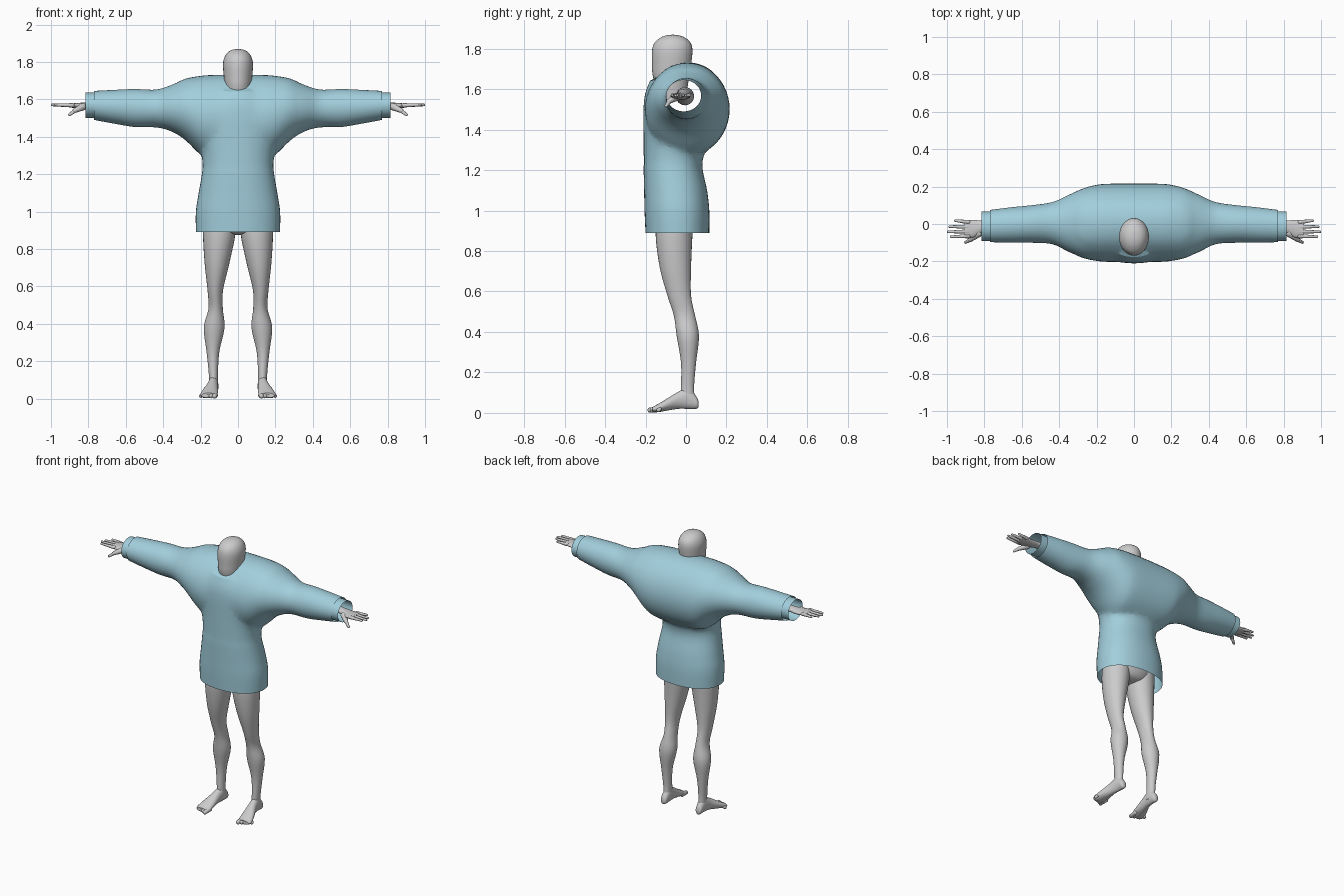
import bpy, bmesh, math
from mathutils import Vector

cube = bpy.data.objects.get("Cube")
if cube:
    bpy.data.objects.remove(cube)


def material(name, rgb):
    m = bpy.data.materials.new(name)
    m.use_nodes = True
    m.diffuse_color = (*rgb, 1)
    m.node_tree.nodes["Principled BSDF"].inputs["Base Color"].default_value = (*rgb, 1)
    return m


BLUE = material("pale blue knit", (0.36, 0.62, 0.72))
GREY = material("light grey body", (0.6, 0.6, 0.61))


def smooth_rows(rows, steps):
    """Catmull-Rom interpolation between section rows."""
    out = []
    for i in range(len(rows) - 1):
        p0, p1 = rows[max(i - 1, 0)], rows[i]
        p2, p3 = rows[i + 1], rows[min(i + 2, len(rows) - 1)]
        for s in range(steps):
            t = s / steps
            out.append([0.5 * (2 * b + (c - a) * t + (2 * a - 5 * b + 4 * c - d) * t * t
                               + (3 * b - a - 3 * c + d) * t ** 3)
                        for a, b, c, d in zip(p0, p1, p2, p3)])
    out.append(list(rows[-1]))
    return out


def finish(name, bm, mat, angle=40):
    bmesh.ops.recalc_face_normals(bm, faces=bm.faces)
    me = bpy.data.meshes.new(name)
    bm.to_mesh(me)
    bm.free()
    ob = bpy.data.objects.new(name, me)
    bpy.context.collection.objects.link(ob)
    me.materials.append(mat)
    shade(ob, angle)
    return ob


def shade(ob, angle=40):
    bpy.ops.object.select_all(action="DESELECT")
    ob.select_set(True)
    bpy.context.view_layer.objects.active = ob
    bpy.ops.object.shade_smooth_by_angle(angle=math.radians(angle))


def loft(name, axis, rows, mat, seg=32, steps=4, power=2.0, caps=True):
    """Rows are (position, low u, high u, low v, high v) across the axis."""
    bm = bmesh.new()
    rings = []
    for pos, u0, u1, v0, v1 in smooth_rows(rows, steps):
        ring = []
        for k in range(seg):
            a = 2 * math.pi * k / seg
            c, s = math.cos(a), math.sin(a)
            u = (u0 + u1) / 2 + (u1 - u0) / 2 * math.copysign(abs(c) ** (2 / power), c)
            v = (v0 + v1) / 2 + (v1 - v0) / 2 * math.copysign(abs(s) ** (2 / power), s)
            co = {"x": (pos, u, v), "y": (u, pos, v), "z": (u, v, pos)}[axis]
            ring.append(bm.verts.new(co))
        rings.append(ring)
    for r, q in zip(rings, rings[1:]):
        for k in range(seg):
            n = (k + 1) % seg
            bm.faces.new((r[k], r[n], q[n], q[k]))
    if caps:
        bm.faces.new(rings[0])
        bm.faces.new(rings[-1])
    return finish(name, bm, mat)


def limb(name, start, end, r0, r1, mat):
    """Tapered rounded rod for fingers and toes."""
    a, b = Vector(start), Vector(end)
    bm = bmesh.new()
    bmesh.ops.create_uvsphere(bm, u_segments=12, v_segments=8, radius=1)
    turn = (b - a).to_track_quat("Z", "Y").to_matrix()
    for v in bm.verts:
        top = v.co.z > 0.01
        v.co = (b if top else a) + turn @ (v.co * (r1 if top else r0))
    return finish(name, bm, mat, 80)


def mirrored(ob):
    """Copy a left part onto the right side."""
    name = ob.name
    ob.name = "left_" + name
    me = ob.data.copy()
    for v in me.vertices:
        v.co.x = -v.co.x
    me.flip_normals()
    twin = bpy.data.objects.new("right_" + name, me)
    bpy.context.collection.objects.link(twin)


# Sweater: sleeves and chest run sideways, the skirt runs upward
half = [(0, -.2, .218, 1.27, 1.732), (.13, -.205, .218, 1.275, 1.73),
        (.2, -.2, .212, 1.3, 1.725), (.28, -.182, .19, 1.38, 1.71),
        (.36, -.143, .15, 1.43, 1.675), (.44, -.107, .116, 1.45, 1.652),
        (.55, -.1, .1, 1.452, 1.655), (.65, -.1, .09, 1.468, 1.651),
        (.77, -.097, .075, 1.49, 1.645)]
sleeves = [(-r[0], *r[1:]) for r in reversed(half[1:])] + half
sweater = loft("sweater", "x", sleeves, BLUE, 48, 5)
body = [(.89, -.225, .225, -.2, .115), (1, -.225, .225, -.205, .115),
        (1.1, -.21, .21, -.207, .104), (1.23, -.19, .19, -.21, .08),
        (1.32, -.2, .2, -.211, .11), (1.42, -.225, .225, -.212, .15),
        (1.5, -.225, .225, -.212, .17), (1.58, -.2, .2, -.204, .15),
        (1.65, -.15, .15, -.175, .1)]
skirt = loft("skirt_helper", "z", body, BLUE, 48, 5, 2.2)
union = sweater.modifiers.new("join", "BOOLEAN")
union.operation, union.object, union.solver = "UNION", skirt, "EXACT"
bpy.context.view_layer.objects.active = sweater
bpy.ops.object.modifier_apply(modifier=union.name)
bpy.data.objects.remove(skirt)

# Open the hem and sleeve ends, then soften the armpit and chest seams
bm = bmesh.new()
bm.from_mesh(sweater.data)
ends = [f for f in bm.faces if all(v.co.z < .891 for v in f.verts)
        or all(abs(v.co.x) > .769 for v in f.verts)]
bmesh.ops.delete(bm, geom=ends, context="FACES")
seam = [v for v in bm.verts if 1.22 < v.co.z < 1.69 and abs(v.co.x) < .34]
for _ in range(6):
    bmesh.ops.smooth_vert(bm, verts=seam, factor=.5, use_axis_x=True,
                          use_axis_y=True, use_axis_z=True)
bm.to_mesh(sweater.data)
bm.free()
shade(sweater, 60)

# Cuffs
mirrored(loft("cuff", "x", [(.72, -.09, .066, 1.5, 1.636),
                            (.815, -.09, .066, 1.5, 1.636)], BLUE, 32, 1, caps=False))

# Head, narrowing into the collar
loft("head", "z", [(1.55, -.06, .06, -.13, .0), (1.66, -.07, .07, -.163, .015),
                   (1.72, -.076, .076, -.168, .025), (1.79, -.08, .08, -.168, .032),
                   (1.83, -.07, .07, -.155, .022), (1.855, -.05, .05, -.125, -.006),
                   (1.866, -.026, .026, -.096, -.036), (1.869, -.004, .004, -.07, -.062)],
     GREY, 32)

# Hips inside the sweater
loft("hips", "z", [(.875, -.03, .03, -.08, -.02), (.9, -.13, .13, -.14, .03),
                   (1, -.175, .175, -.15, .06), (1.2, -.15, .15, -.15, .05)], GREY)

# Legs
mirrored(loft("leg", "z", [
    (.05, .105, .155, -.03, .045), (.13, .107, .156, -.025, .04),
    (.25, .1, .168, -.025, .05), (.38, .072, .183, -.046, .064),
    (.48, .081, .158, -.06, .045), (.58, .08, .163, -.092, .025),
    (.72, .047, .178, -.13, .025), (.88, .014, .187, -.15, .032),
    (1, .01, .18, -.14, .04)], GREY))

# Feet and toes
mirrored(loft("foot", "y", [
    (.062, .12, .142, .03, .055), (.052, .11, .152, .02, .08),
    (.01, .105, .157, .02, .125), (-.04, .107, .166, .02, .103),
    (-.1, .107, .19, .01, .067), (-.145, .11, .203, .003, .04),
    (-.165, .12, .195, .004, .03)], GREY, 24))
for i in range(5):
    x = .121 + i * .0185
    tip = -.19 + i * .011
    size = .014 - i * .001
    mirrored(limb("toe_%d" % (i + 1), (x, -.13, .018), (x + .004, tip + size, .014),
                  size, size, GREY))

# Forearms, hands and fingers
mirrored(loft("forearm_and_hand", "x", [
    (.5, -.05, .04, 1.52, 1.61), (.68, -.045, .025, 1.54, 1.6),
    (.78, -.042, .016, 1.55, 1.588), (.82, -.052, .018, 1.547, 1.584),
    (.86, -.072, .022, 1.55, 1.58), (.9, -.074, .02, 1.558, 1.578),
    (.91, -.06, .008, 1.562, 1.575)], GREY, 24))
tips = [(.955, .018), (.985, -.014), (.994, -.042), (.978, -.068)]
for i, (x, y) in enumerate(tips):
    base = .01 - i * .025
    mirrored(limb("finger_%d" % (i + 1), (.885, base, 1.568), (x, y, 1.57),
                  .0115, .007, GREY))
mirrored(limb("thumb_base", (.83, -.05, 1.56), (.875, -.085, 1.538), .02, .012, GREY))
mirrored(limb("thumb", (.868, -.08, 1.542), (.9, -.098, 1.518), .012, .008, GREY))
